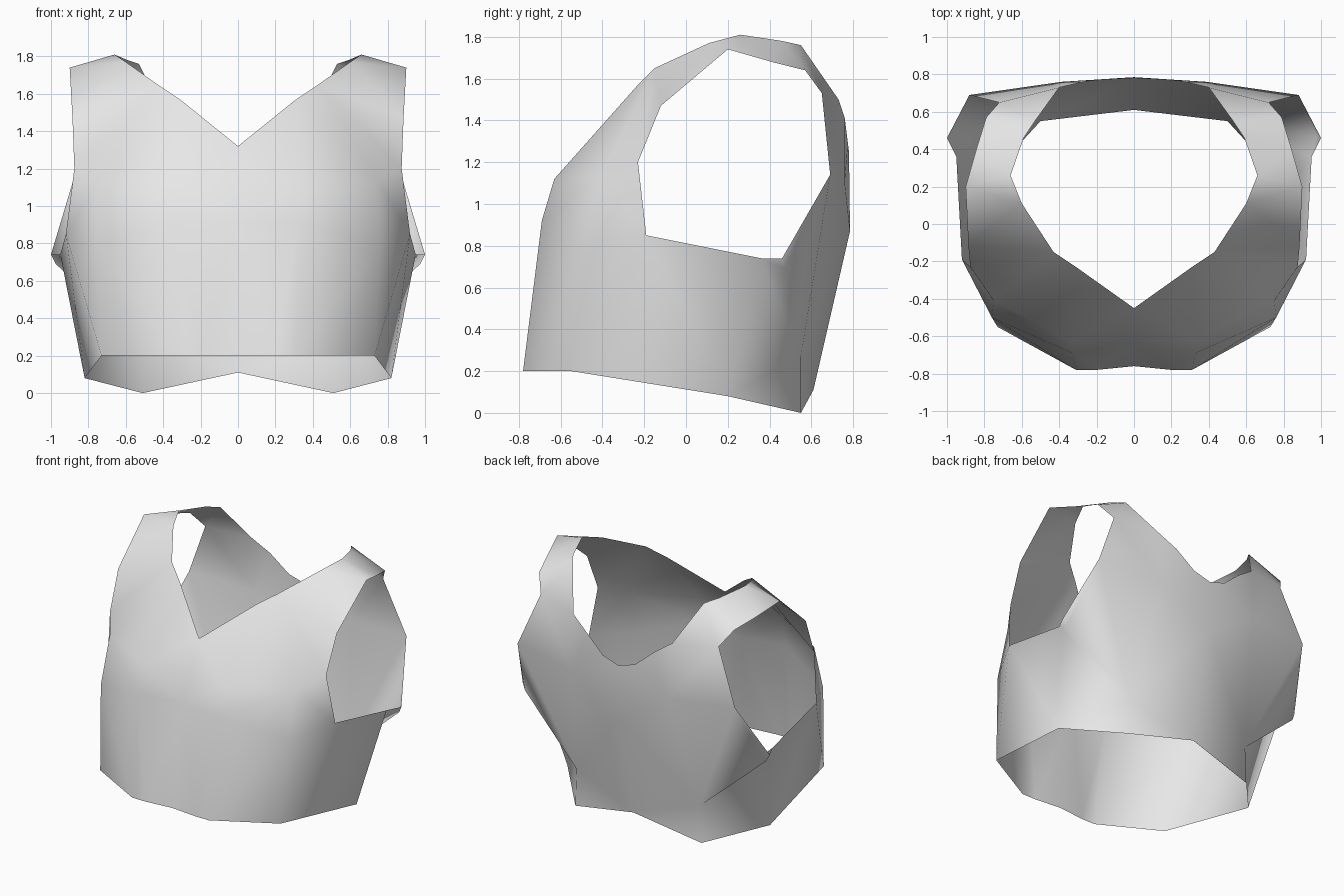
import bpy
import bmesh
from mathutils import Vector

cube = bpy.data.objects.get("Cube")
if cube:
    bpy.data.objects.remove(cube, do_unlink=True)

cloth = bpy.data.materials.new("light grey cloth")
cloth.use_nodes = True
grey = (0.8, 0.8, 0.8, 1)
cloth.diffuse_color = grey
cloth.node_tree.nodes["Principled BSDF"].inputs["Base Color"].default_value = grey

bm = bmesh.new()
corners = {}


def corner(point):
    """Share one vertex between all panels that meet at a point."""
    if point not in corners:
        corners[point] = bm.verts.new(point)
    return corners[point]


def distance(first, second):
    return (Vector(first) - Vector(second)).length


def panel(lower, upper):
    """Fill between two seam lines, always taking the shorter diagonal."""
    i = j = 0
    while i < len(lower) - 1 or j < len(upper) - 1:
        step_lower = j == len(upper) - 1
        if not step_lower and i < len(lower) - 1:
            step_lower = distance(lower[i + 1], upper[j]) < distance(lower[i], upper[j + 1])
        if step_lower:
            tri = (lower[i], lower[i + 1], upper[j])
            i += 1
        else:
            tri = (lower[i], upper[j + 1], upper[j])
            j += 1
        if len(set(tri)) == 3:
            bm.faces.new([corner(p) for p in tri])


# Seam lines of the left half, from the centre outwards
side_hem = (.82, .2, .08)
front_hem = [(0, -.76, .2), (.2, -.78, .2), (.31, -.78, .2), (.73, -.55, .2), side_hem]
arm_front = (.92, -.19, .85)
arm_low = (.95, .36, .74)
arm_corner = (1, .46, .74)
arm_tuck = (.975, .47, .69)
waist = [(0, -.63, .92), (.33, -.69, .92), (.76, -.5, .8), arm_front]
bust = [(0, -.55, 1.12), (.33, -.63, 1.12), (.75, -.41, 1.13), (.875, -.23, 1.2)]

# Neckline and armhole edges that bound the shoulder strap
front_neck = [(0, -.45, 1.32), (.31, -.23, 1.57)]
strap_neck = [(.43, -.15, 1.65), (.6, .11, 1.77), (.66, .26, 1.81),
              (.59, .46, 1.78), (.53, .55, 1.76), (.4, .73, 1.5)]
strap_arm = [bust[-1], (.885, -.12, 1.47), (.9, .2, 1.74),
             (.84, .41, 1.68), (.79, .57, 1.64), (.72, .65, 1.53)]

# Back seams
back_neck = [strap_neck[-1], (.27, .76, 1.41), (.13, .775, 1.29), (0, .78, 1.25)]
shoulder_blade = (.39, .76, 1.1)
back_centre = (0, .785, .87)
arm_back = (.88, .69, 1.14)
back_hem = [(0, .61, .11), (.51, .55, 0), side_hem]
back_fold = (.5, .55, .27)

# Front panels
panel(front_hem, waist + [arm_low])
panel(waist, bust)
panel(bust, front_neck + [strap_neck[0], bust[-1]])

# Shoulder strap
panel(strap_arm, strap_neck)

# Back panels
panel([strap_arm[-1], shoulder_blade, back_centre], back_neck)
panel([shoulder_blade, arm_back], [shoulder_blade, strap_arm[-1]])
panel([back_hem[0], back_fold], [back_centre, shoulder_blade, arm_back])
panel([back_fold, arm_tuck, arm_corner], [arm_back])

# Side pleat, tucked in behind the armhole corner
panel(back_hem + [arm_low], [back_fold])
panel([back_fold, arm_tuck, arm_corner], [arm_low])

# Turn every face outwards
bmesh.ops.recalc_face_normals(bm, faces=bm.faces[:])
bm.normal_update()
front_face = min(bm.faces, key=lambda f: f.calc_center_median().y)
if front_face.normal.y > 0:
    bmesh.ops.reverse_faces(bm, faces=bm.faces[:])
for face in bm.faces:
    face.smooth = True

mesh = bpy.data.meshes.new("vest")
bm.to_mesh(mesh)
bm.free()
mesh.materials.append(cloth)
vest = bpy.data.objects.new("vest", mesh)
bpy.context.scene.collection.objects.link(vest)

# Right half
mirror = vest.modifiers.new("mirror halves", "MIRROR")
mirror.use_clip = True
mirror.merge_threshold = 0.001
